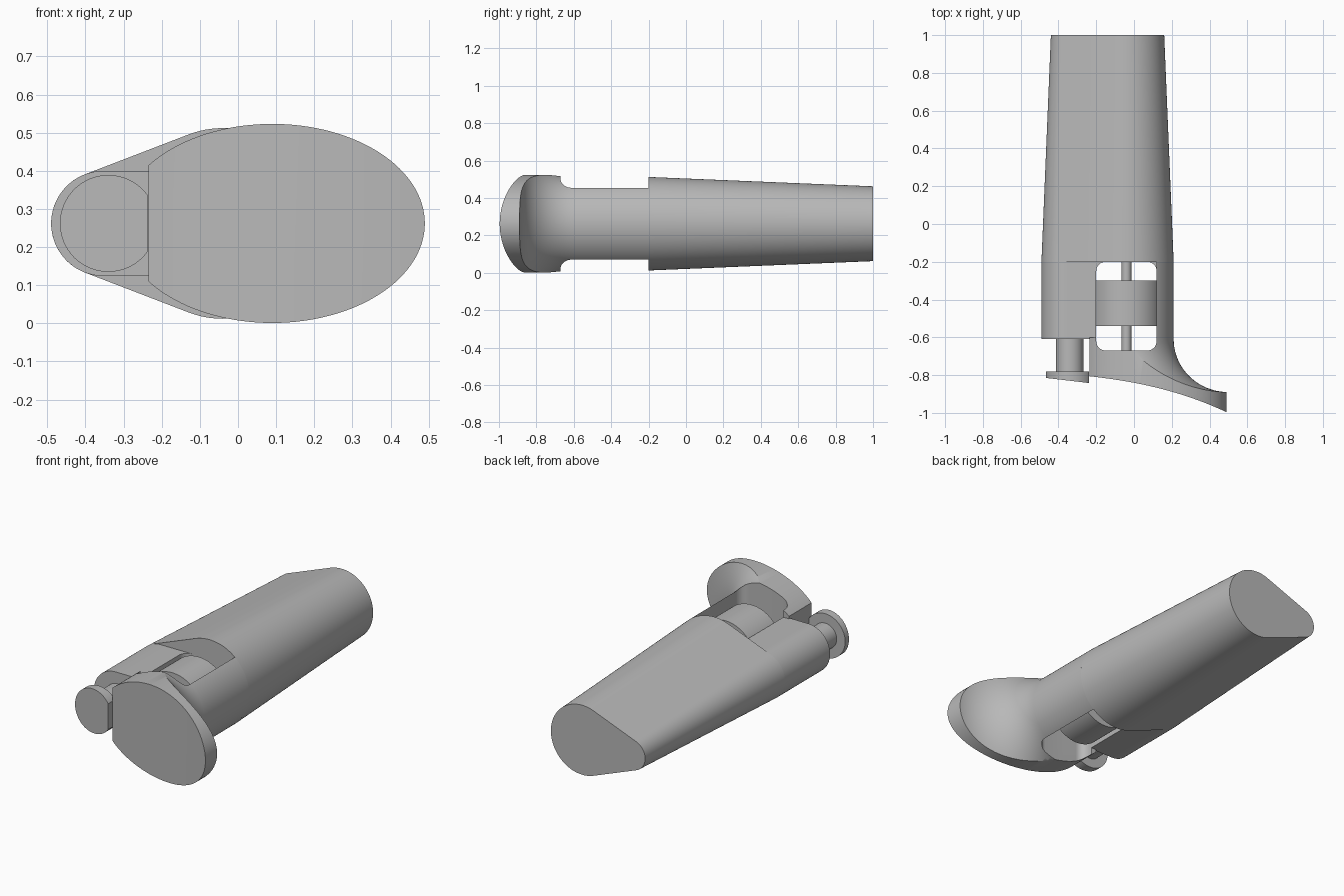
import bpy, bmesh, math
from mathutils import Vector

cube = bpy.data.objects.get("Cube")
if cube:
    bpy.data.objects.remove(cube, do_unlink=True)

ZC = 0.262            # height of the centre plane
BIG_X, BIG_R = -0.04, 0.25
SMALL_X, SMALL_R = -0.352, 0.138

grey = bpy.data.materials.new("plain_grey")
grey.use_nodes = True
grey.diffuse_color = (0.48, 0.48, 0.48, 1)
grey.node_tree.nodes["Principled BSDF"].inputs["Base Color"].default_value = (0.48, 0.48, 0.48, 1)


def loft(name, rings):
    """Closed solid through rings of equal point count."""
    bm = bmesh.new()
    vs = [[bm.verts.new(p) for p in ring] for ring in rings]
    n = len(vs[0])
    for a, b in zip(vs, vs[1:]):
        for i in range(n):
            bm.faces.new((a[i], a[(i + 1) % n], b[(i + 1) % n], b[i]))
    bm.faces.new(vs[0])
    bm.faces.new(vs[-1])
    bmesh.ops.recalc_face_normals(bm, faces=bm.faces)
    me = bpy.data.meshes.new(name)
    bm.to_mesh(me)
    bm.free()
    ob = bpy.data.objects.new(name, me)
    bpy.context.collection.objects.link(ob)
    me.materials.append(grey)
    return ob


def arc(cx, cz, rx, rz, a0, a1, n):
    return [(cx + rx * math.cos(a0 + (a1 - a0) * i / n),
             cz + rz * math.sin(a0 + (a1 - a0) * i / n)) for i in range(n + 1)]


def oval(cx, rx, rz, n=96):
    return arc(cx, ZC, rx, rz, 0, math.tau, n)[:-1]


def along_y(name, profile, y0, y1):
    return loft(name, [[(x, y, z) for x, z in profile] for y in (y0, y1)])


def along_z(name, profile, z0, z1):
    return loft(name, [[(x, y, z) for x, y in profile] for z in (z0, z1)])


def box(name, x0, x1, y0, y1, z0, z1):
    return along_z(name, [(x0, y0), (x1, y0), (x1, y1), (x0, y1)], z0, z1)


def combine(ob, other, operation):
    mod = ob.modifiers.new(operation.title(), 'BOOLEAN')
    mod.operation, mod.solver, mod.object = operation, 'EXACT', other
    bpy.context.view_layer.objects.active = ob
    bpy.ops.object.modifier_apply(modifier=mod.name)
    bpy.data.objects.remove(other, do_unlink=True)


def teardrop(shrink):
    """Outline wrapped around a large and a small circle."""
    tilt = math.acos((BIG_R - SMALL_R) / (SMALL_X - BIG_X))
    rb, rs = BIG_R - shrink, SMALL_R - shrink
    return (arc(BIG_X, ZC, rb, rb, -tilt, tilt, 64)
            + arc(SMALL_X, ZC, rs, rs, tilt, math.tau - tilt, 40))


# Tapered handle
handle = loft("handle", [[(x, y, z) for x, z in teardrop(s)]
                         for y, s in ((-0.2, 0), (1, 0.05))])

# Rounded window that holds the roller
def window(name):
    pts = []
    r = 0.05
    for k, (cx, cy) in enumerate(((0.07, -0.25), (-0.15, -0.25), (-0.15, -0.62), (0.07, -0.62))):
        pts += arc(cx, cy, r, r, k * math.pi / 2, (k + 1) * math.pi / 2, 8)
    return along_z(name, pts, -0.2, 0.8)


# Flat-topped side arm behind the button
side_arm = along_y("side_arm",
                   arc(SMALL_X, ZC, SMALL_R, SMALL_R, math.pi / 2, 1.5 * math.pi, 40)
                   + [(0.14, ZC - SMALL_R), (0.14, ZC + SMALL_R)], -0.61, -0.2)
combine(side_arm, window("window_cutter"), 'DIFFERENCE')

# Flared head: turned shape trimmed by an oval, a side cut and a dished face
radii = [(-0.2, BIG_R), (-0.61, BIG_R)]
for i in range(1, 21):
    a = math.pi / 2 * i / 20
    radii.append((-0.61 - 0.28 * math.sin(a), BIG_R + 0.29 * (1 - math.cos(a))))
radii.append((-1.1, radii[-1][1]))
flared_head = loft("flared_head", [[(x, y, z) for x, z in oval(BIG_X, r, r)] for y, r in radii])
combine(flared_head, along_y("oval_trim", oval(0.09, 0.4, 0.261, 128), -1.2, -0.6), 'INTERSECT')

dish = [(-0.235 + 0.755 * i / 24) for i in range(25)]
dish = [(x, -0.806 - 0.085 * (x + 0.235) / 0.725 - 0.105 * ((x + 0.235) / 0.725) ** 2.4) for x in dish]
face_trim = along_z("face_trim", dish + [(0.52, -0.5), (-0.235, -0.5)], -0.2, 0.8)
combine(flared_head, face_trim, 'INTERSECT')
combine(flared_head, window("window_cutter"), 'DIFFERENCE')

# Rounded rail joining the head to the handle
side_rail = along_y("side_rail", oval(BIG_X, BIG_R, BIG_R), -0.605, -0.2)
combine(side_rail, box("rail_trim", 0.12, 0.4, -0.7, -0.1, -0.2, 0.8), 'INTERSECT')

# Roller and its pin
roller = along_y("roller", oval(BIG_X, 0.19, 0.19), -0.54, -0.3)
roller_pin = along_y("roller_pin", oval(BIG_X, 0.026, 0.026, 32), -0.68, -0.19)

# Push button with a slanted face and a flat side
button_stem = along_y("button_stem", oval(-0.34, 0.073, 0.073, 48), -0.79, -0.6)
button = along_y("button", oval(-0.34, 0.127, 0.127, 64), -0.9, -0.78)
button_trim = along_z("button_trim", [(-0.5, -0.811), (-0.237, -0.842), (-0.237, -0.7), (-0.5, -0.7)], 0, 0.6)
combine(button, button_trim, 'INTERSECT')

for ob in (handle, side_arm, flared_head, side_rail, roller, roller_pin, button_stem, button):
    bpy.ops.object.select_all(action='DESELECT')
    ob.select_set(True)
    bpy.context.view_layer.objects.active = ob
    bpy.ops.object.shade_smooth_by_angle(angle=math.radians(30))
